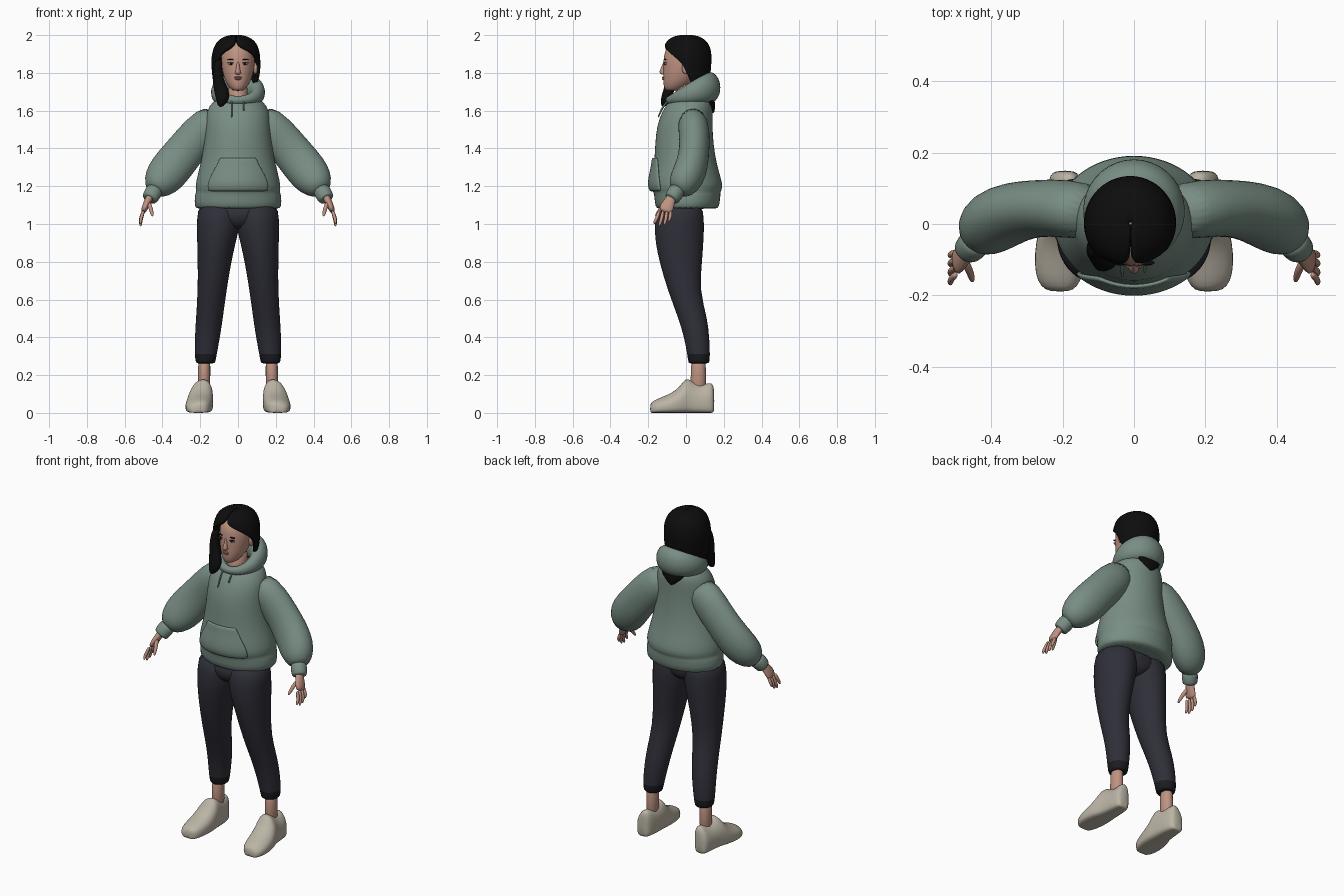
import bpy, bmesh, math
from mathutils import Vector

if "Cube" in bpy.data.objects:
    bpy.data.objects.remove(bpy.data.objects["Cube"])


def material(name, r, g, b):
    m = bpy.data.materials.new(name)
    m.use_nodes = True
    m.diffuse_color = (r, g, b, 1)
    bsdf = m.node_tree.nodes["Principled BSDF"]
    bsdf.inputs["Base Color"].default_value = (r, g, b, 1)
    bsdf.inputs["Roughness"].default_value = 0.8
    return m


GREEN = material("sage green", .19, .27, .23)
NAVY = material("dark navy", .028, .028, .04)
CUFF = material("navy cuff", .011, .011, .015)
HAIR = material("black hair", .004, .004, .004)
SKIN = material("skin", .52, .29, .22)
LIP = material("lips", .42, .17, .14)
EYE = material("eye white", .55, .5, .47)
BEIGE = material("beige", .5, .46, .38)


def finish(name, bm, mat, mirror=False, thick=0, levels=1):
    me = bpy.data.meshes.new(name)
    bm.to_mesh(me)
    bm.free()
    me.materials.append(mat)
    for p in me.polygons:
        p.use_smooth = True
    ob = bpy.data.objects.new(name, me)
    bpy.context.scene.collection.objects.link(ob)
    if mirror:
        ob.modifiers.new("Mirror", "MIRROR").use_mirror_merge = False
    if thick:
        mod = ob.modifiers.new("Solidify", "SOLIDIFY")
        mod.thickness, mod.offset = thick, 0
    if levels:
        mod = ob.modifiers.new("Subdivision", "SUBSURF")
        mod.levels = mod.render_levels = levels
    return ob


def skin(name, rings, mat, wrap=True, loop=False, **kw):
    """Join rings of points with quads; cap the ends of closed tubes."""
    bm = bmesh.new()
    rows = [[bm.verts.new(p) for p in ring] for ring in rings]
    n = len(rows[0])
    for i in range(len(rows) - (0 if loop else 1)):
        a, b = rows[i], rows[(i + 1) % len(rows)]
        for j in range(n if wrap else n - 1):
            k = (j + 1) % n
            bm.faces.new((a[j], a[k], b[k], b[j]))
    if wrap:
        if not loop:
            bm.faces.new(rows[0])
            bm.faces.new(rows[-1])
        bmesh.ops.recalc_face_normals(bm, faces=bm.faces)
    return finish(name, bm, mat, **kw)


def angles(n):
    return [math.tau * i / n for i in range(n)]


def stack(name, rows, mat, n=24, **kw):
    """Horizontal ovals given as z, x range, y range."""
    rings = [[((x0 + x1) / 2 + (x1 - x0) / 2 * math.sin(a),
               (y0 + y1) / 2 - (y1 - y0) / 2 * math.cos(a), z) for a in angles(n)]
             for z, x0, x1, y0, y1 in rows]
    return skin(name, rings, mat, **kw)


def even(rows):
    return [(z, -x, x, y0, y1) for z, x, y0, y1 in rows]


def tube(name, path, mat, ref=(0, 1, 0), n=16, loop=False, **kw):
    """Sweep an oval along points given as x, y, z, radius across, radius along ref."""
    pts = [Vector(p[:3]) for p in path]
    rings = []
    for i, p in enumerate(path):
        last = len(pts) - 1
        a = pts[i - 1] if i or loop else pts[0]
        b = pts[(i + 1) % len(pts)] if i < last or loop else pts[last]
        t = (b - a).normalized()
        u = t.cross(Vector(ref)).normalized()
        v = u.cross(t)
        rings.append([pts[i] + u * p[3] * math.cos(q) + v * p[4] * math.sin(q) for q in angles(n)])
    return skin(name, rings, mat, loop=loop, **kw)


def ball(name, loc, size, mat, **kw):
    bm = bmesh.new()
    bmesh.ops.create_uvsphere(bm, u_segments=16, v_segments=10, radius=1)
    for v in bm.verts:
        v.co = [l + s * c for l, s, c in zip(loc, size, v.co)]
    return finish(name, bm, mat, levels=0, **kw)


# Hoodie body with ribbed hem: z, half width, front, back
TORSO = [(1.08, .222, -.152, .165), (1.085, .23, -.162, .175), (1.155, .232, -.17, .185),
         (1.168, .22, -.172, .18), (1.19, .228, -.19, .197), (1.24, .22, -.185, .187),
         (1.32, .198, -.168, .162), (1.42, .18, -.164, .146), (1.52, .172, -.156, .14),
         (1.6, .168, -.125, .142), (1.65, .135, -.092, .14), (1.675, .09, -.06, .12)]
stack("hoodie_body", even(TORSO), GREEN, n=32)


def front(x, z):
    """Depth of the hoodie's front surface."""
    for (z0, *a), (z1, *b) in zip(TORSO, TORSO[1:]):
        if z0 <= z <= z1:
            f = (z - z0) / (z1 - z0)
            w, y0, y1 = [p + (q - p) * f for p, q in zip(a, b)]
            return (y0 + y1) / 2 - (y1 - y0) / 2 * math.sqrt(1 - (x / w) ** 2)


# Front pocket following the body
pocket = []
for z, w in [(1.172, .155), (1.2, .165), (1.24, .152), (1.28, .13), (1.32, .108), (1.352, .095)]:
    xs = [w * (k / 8 - 1) for k in range(17)]
    pocket.append([(x, front(x, z) - .008, z) for x in xs])
skin("front_pocket", pocket, GREEN, wrap=False, thick=.014)

# Puffed sleeves and cuffs
tube("sleeves", [(.1, .03, 1.58, .09, .08), (.2, .045, 1.48, .106, .083), (.27, .045, 1.4, .104, .08),
                 (.335, .035, 1.32, .11, .086), (.39, .01, 1.25, .108, .09),
                 (.425, -.022, 1.205, .085, .078), (.448, -.05, 1.172, .045, .045)],
     GREEN, n=20, mirror=True)
tube("sleeve_cuffs", [(.435, -.04, 1.19, .043, .043), (.447, -.053, 1.17, .048, .046),
                      (.467, -.075, 1.135, .044, .042), (.47, -.079, 1.13, .036, .035)],
     GREEN, mirror=True)

# Lowered hood, thickest at the back
hood = []
for a in angles(20):
    t = (1 - math.cos(a)) / 2
    hood.append((.105 * math.sin(a), .02 - .108 * math.cos(a), 1.655 + .068 * t,
                 .022 + .036 * t, .022 + .062 * t))
tube("hood", hood, GREEN, ref=(0, 0, 1), loop=True)

# Drawstrings
for side, x, low in (("right", -.033, 1.56), ("left", .03, 1.6)):
    path = [(x, front(x, z) - .012, z, .005, .005) for z in (1.66, 1.64, 1.61, low)]
    tube(side + "_drawstring", path, GREEN, n=8)

# Trousers: z, inner, outer, front, back
legs = stack("trouser_legs", [
    (.262, .128, .215, .02, .115), (.264, .12, .223, .012, .124), (.3, .114, .23, .008, .128),
    (.4, .095, .229, -.01, .124), (.5, .08, .223, -.04, .114), (.65, .06, .213, -.098, .072),
    (.8, .035, .214, -.142, .086), (.9, .012, .217, -.162, .093), (.96, -.003, .218, -.166, .096),
    (1.02, -.012, .218, -.166, .096), (1.12, -.01, .212, -.15, .09)], NAVY, mirror=True)
legs.data.materials.append(CUFF)
for p in legs.data.polygons:
    if p.center.z < .3:
        p.material_index = 1
stack("trouser_hips", even([(.965, .03, -.08, .03), (.99, .1, -.13, .075),
                            (1.03, .18, -.155, .09), (1.12, .205, -.15, .09)]), NAVY)

# Ankles and shoes
stack("ankles", [(.1, .145, .215, .02, .11), (.2, .147, .212, .025, .105),
                 (.3, .143, .213, .025, .108)], SKIN, n=16, mirror=True)
shoe = []
for y, x0, x1, top in [(-.19, .185, .235, .045), (-.178, .158, .262, .062), (-.14, .142, .279, .08),
                       (-.08, .132, .28, .102), (-.03, .13, .272, .14), (-.002, .132, .262, .188),
                       (.03, .135, .252, .17), (.07, .138, .246, .15), (.11, .143, .242, .155),
                       (.138, .152, .236, .162), (.15, .17, .222, .13)]:
    ring = []
    for a in angles(20):
        c, s = math.cos(a), math.sin(a)
        power = .45 if s < 0 else .8
        px = math.copysign(abs(c) ** power, c) * (1 - .25 * max(s, 0))
        pz = math.copysign(abs(s) ** power, s)
        ring.append(((x0 + x1) / 2 - .012 * max(s, 0) + (x1 - x0) / 2 * px, y, top / 2 * (1 + pz)))
    shoe.append(ring)
skin("shoes", shoe, BEIGE, mirror=True)

# Hands
tube("palms", [(.458, -.066, 1.16, .022, .026), (.475, -.085, 1.125, .02, .028),
               (.49, -.1, 1.095, .018, .038), (.503, -.112, 1.06, .014, .038)], SKIN, mirror=True)
for name, d, tip in (("index", -.03, 1.0), ("middle", -.01, .987),
                     ("ring", .01, .992), ("little", .029, 1.012)):
    mid = (1.06 + tip) / 2
    tube(name + "_fingers", [(.498, -.11 + d, 1.075, .01, .011), (.514, -.118 + d * 1.2, mid, .01, .01),
                             (.516, -.126 + d * 1.3, tip + .012, .009, .009),
                             (.515, -.13 + d * 1.3, tip, .004, .004)], SKIN, n=8, mirror=True)
tube("thumbs", [(.478, -.098, 1.12, .014, .014), (.462, -.13, 1.085, .012, .012),
                (.455, -.152, 1.055, .01, .01), (.453, -.162, 1.04, .005, .005)], SKIN, n=8, mirror=True)

# Head, neck and face
stack("neck", even([(1.62, .06, -.075, .06), (1.68, .052, -.062, .06), (1.76, .05, -.045, .06)]), SKIN)
stack("head", even([(1.705, .022, -.1, -.045), (1.712, .036, -.112, -.02), (1.735, .056, -.12, .02),
                    (1.77, .074, -.122, .06), (1.82, .086, -.121, .085), (1.87, .091, -.12, .1),
                    (1.92, .086, -.113, .1), (1.955, .06, -.085, .08), (1.965, .03, -.05, .05)]), SKIN)
stack("nose", even([(1.79, .01, -.128, -.1), (1.796, .017, -.138, -.1), (1.806, .015, -.143, -.1),
                    (1.83, .009, -.131, -.1), (1.865, .007, -.12, -.1)]), SKIN, n=12)
ball("upper_lip", (0, -.119, 1.776), (.021, .009, .005), LIP)
ball("lower_lip", (0, -.118, 1.768), (.018, .009, .006), LIP)
ball("eyes", (.036, -.108, 1.848), (.016, .007, .006), EYE, mirror=True)
ball("irises", (.036, -.112, 1.848), (.007, .005, .006), HAIR, mirror=True)
ball("upper_lashes", (.037, -.11, 1.854), (.018, .007, .002), HAIR, mirror=True)
ball("eyebrows", (.038, -.109, 1.87), (.02, .007, .003), HAIR, mirror=True)
ball("ears", (.092, -.002, 1.825), (.012, .02, .032), SKIN, mirror=True)

# Hair shell: z, half width, half depth, face opening to the left and right in degrees
shell = []
for z, rx, ry, left, right in [
        (1.66, .085, .085, 130, 70), (1.72, .103, .1, 115, 56), (1.78, .115, .114, 93, 52),
        (1.84, .119, .121, 85, 52), (1.88, .119, .122, 63, 48), (1.91, .115, .12, 42, 36),
        (1.936, .106, .114, 8, 8), (1.962, .09, .098, 0, 0), (1.983, .058, .066, 0, 0),
        (1.99, .02, .025, 0, 0), (1.99, .002, .002, 0, 0)]:
    arc = [math.radians(left + (360 - right - left) * k / 32) for k in range(33)]
    shell.append([(-.01 + rx * math.sin(a), .002 - ry * math.cos(a), z) for a in arc])
skin("hair_shell", shell, HAIR, wrap=False, thick=.024)
tube("long_front_lock", [(-.1, -.06, 1.88, .02, .03), (-.112, -.066, 1.8, .026, .035),
                         (-.098, -.082, 1.73, .034, .03), (-.08, -.1, 1.685, .042, .028),
                         (-.085, -.115, 1.645, .03, .022), (-.1, -.122, 1.62, .008, .008)], HAIR)
tube("hair_below_hood", [(0, .11, 1.69, .09, .03), (0, .13, 1.645, .078, .025),
                         (0, .14, 1.615, .045, .016), (0, .143, 1.585, .008, .006)], HAIR)
